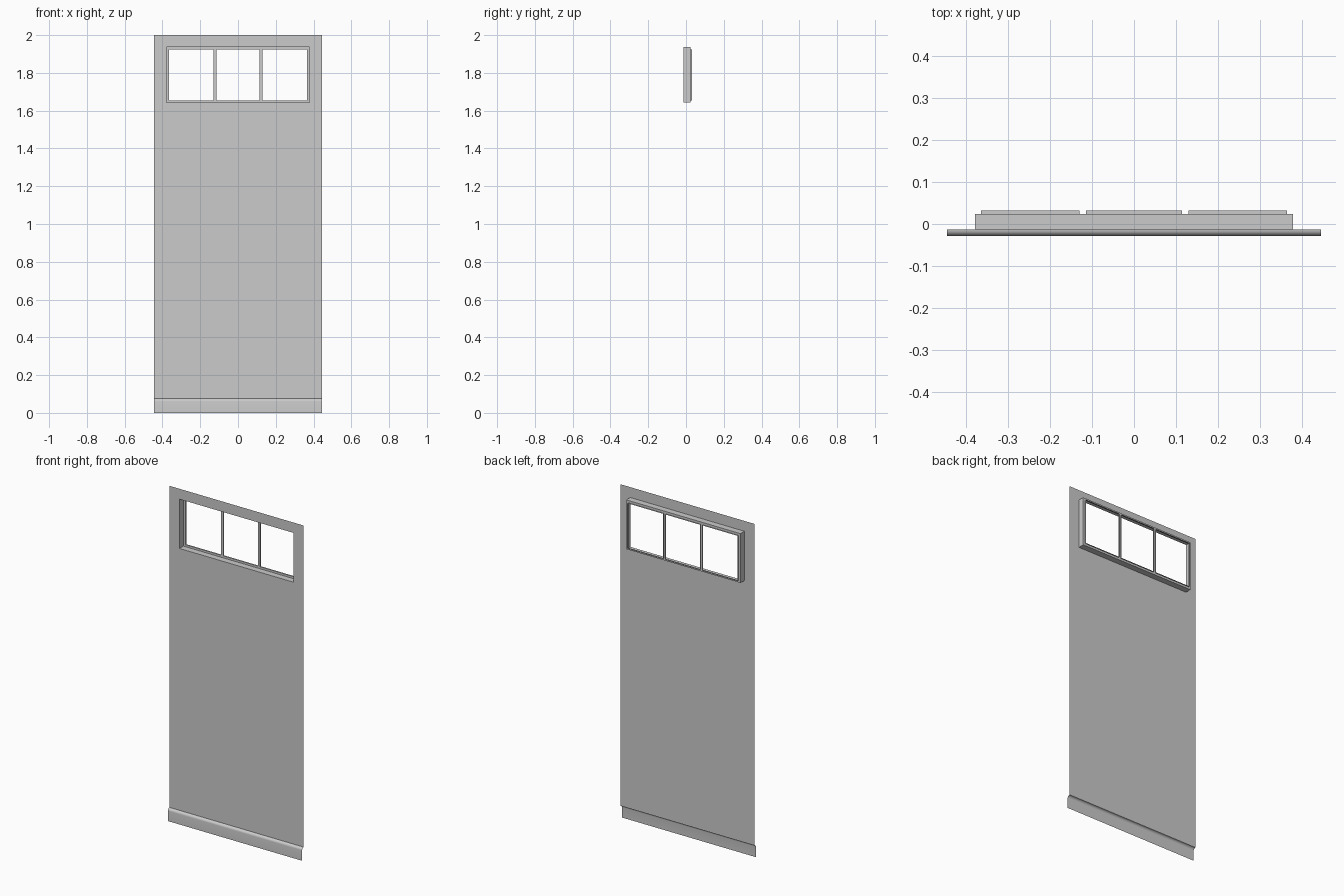
import bpy, bmesh, math

if "Cube" in bpy.data.objects:
    bpy.data.objects.remove(bpy.data.objects["Cube"])

HALF_W = 0.444                     # half width of the door
FRONT, BACK, LIP = -0.013, 0.024, 0.032   # depths: door sheet, window plate, pane lips
BASE_Y, BASE_TOP = -0.028, 0.076
WX, WZ0, WZ1 = 0.378, 1.643, 1.938        # window recess
PZ0, PZ1 = 1.655, 1.924                   # pane height range
PANES = [(-0.364, -0.130), (-0.114, 0.114), (0.130, 0.364)]


def make_object(name, quads, smooth=False):
    bm = bmesh.new()
    for q in quads:
        bm.faces.new([bm.verts.new(p) for p in q])
    bmesh.ops.remove_doubles(bm, verts=bm.verts, dist=1e-5)
    mesh = bpy.data.meshes.new(name)
    bm.to_mesh(mesh)
    bm.free()
    if smooth:
        mesh.shade_smooth()
    obj = bpy.data.objects.new(name, mesh)
    bpy.context.collection.objects.link(obj)
    return obj


def sheet(xs, zs, y, holes):
    """Front-facing grid of quads, leaving out the (column, row) holes."""
    return [[(xs[i], y, zs[j]), (xs[i + 1], y, zs[j]),
             (xs[i + 1], y, zs[j + 1]), (xs[i], y, zs[j + 1])]
            for i in range(len(xs) - 1) for j in range(len(zs) - 1)
            if (i, j) not in holes]


def sleeve(x0, x1, z0, z1, y0, y1):
    """Four inward-facing walls around a rectangular opening."""
    loop = [(x0, z0), (x1, z0), (x1, z1), (x0, z1)]
    return [[(a[0], y0, a[1]), (b[0], y0, b[1]), (b[0], y1, b[1]), (a[0], y1, a[1])]
            for a, b in zip(loop, loop[1:] + loop[:1])]


# Door sheet with the window opening
make_object("door_panel", sheet([-HALF_W, -WX, WX, HALF_W],
                                [BASE_TOP, WZ0, WZ1, 2.0], FRONT, {(1, 1)}))

# Window: recess walls, plate with three openings, and a lip behind each pane
xs = [-WX] + [x for pane in PANES for x in pane] + [WX]
window = sleeve(-WX, WX, WZ0, WZ1, FRONT, BACK)
window += sheet(xs, [WZ0, PZ0, PZ1, WZ1], BACK, {(1, 1), (3, 1), (5, 1)})
for x0, x1 in PANES:
    window += sleeve(x0, x1, PZ0, PZ1, BACK, LIP)
make_object("window_frame", window)

# Kick board: flat face with a rounded top running back to the door sheet
radius = FRONT - BASE_Y
profile = [(BASE_Y, 0.0)]
for k in range(7):
    a = math.radians(90 * k / 6)
    profile.append((FRONT - radius * math.cos(a), BASE_TOP - radius + radius * math.sin(a)))
make_object("kick_board", [[(-HALF_W, *p), (HALF_W, *p), (HALF_W, *q), (-HALF_W, *q)]
                           for p, q in zip(profile, profile[1:])], smooth=True)
